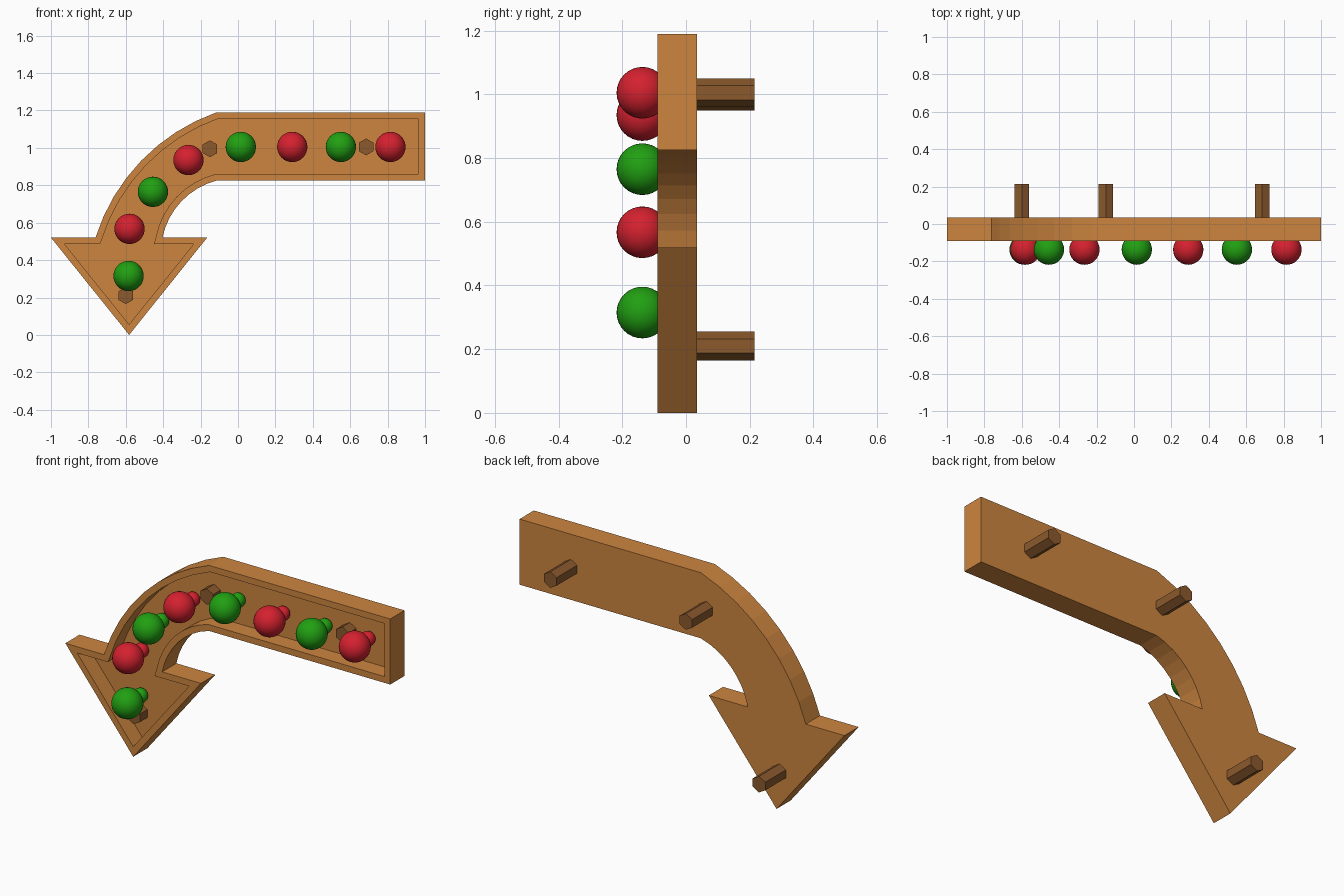
import bpy, bmesh, math
from mathutils import Vector

cube = bpy.data.objects.get("Cube")
if cube:
    bpy.data.objects.remove(cube)


def material(name, rgb):
    m = bpy.data.materials.new(name)
    m.use_nodes = True
    m.diffuse_color = (*rgb, 1)
    m.node_tree.nodes["Principled BSDF"].inputs["Base Color"].default_value = (*rgb, 1)
    return m


WOOD = material("light wood", (0.61, 0.235, 0.05))
PEG = material("dark wood", (0.258, 0.102, 0.026))
RED = material("red glass", (0.66, 0.015, 0.028))
GREEN = material("green glass", (0.015, 0.35, 0.006))

FRONT, FLOOR, BACK = -0.09, 0.005, 0.035
RIM = 0.035


def arc(a, b, sag, steps=8):
    """Circular arc from a to b, bulging to the upper left by sag."""
    a, b = Vector(a), Vector(b)
    half = (b - a).length / 2
    out = Vector((a.y - b.y, b.x - a.x)).normalized()
    if out.x > 0:
        out = -out
    r = (half * half + sag * sag) / (2 * sag)
    centre = (a + b) / 2 - out * (r - sag)
    along = (b - a).normalized()
    sweep = math.asin(half / r)
    angles = [sweep * (2 * i / steps - 1) for i in range(steps + 1)]
    return [centre + r * (out * math.cos(t) + along * math.sin(t)) for t in angles]


def inset(points, d):
    """Move a counter-clockwise outline inwards by d with mitred corners."""
    result = []
    for i, p in enumerate(points):
        e1 = (p - points[i - 1]).normalized()
        e2 = (points[(i + 1) % len(points)] - p).normalized()
        n1, n2 = Vector((-e1.y, e1.x)), Vector((-e2.y, e2.x))
        result.append(p + (n1 + n2) * d / (1 + n1.dot(n2)))
    return result


# Arrow tray: bent arrow outline with a raised rim and a sunken floor
outline = [Vector((1, 0.825)), Vector((1, 1.19))]
outline += arc((-0.115, 1.19), (-0.762, 0.52), 0.11)
outline += [Vector((-1, 0.52)), Vector((-0.582, 0)), Vector((-0.165, 0.52))]
outline += reversed(arc((-0.115, 0.825), (-0.404, 0.52), 0.06))
inner = inset(outline, RIM)

bm = bmesh.new()
loops = [[bm.verts.new((p.x, y, p.y)) for p in pts]
         for pts, y in ((outline, BACK), (outline, FRONT), (inner, FRONT), (inner, FLOOR))]
bm.faces.new(loops[0])
bm.faces.new(loops[-1])
for la, lb in zip(loops, loops[1:]):
    for i in range(len(la)):
        bm.faces.new((la[i - 1], la[i], lb[i], lb[i - 1]))
bmesh.ops.recalc_face_normals(bm, faces=bm.faces)
mesh = bpy.data.meshes.new("arrow_tray")
bm.to_mesh(mesh)
bm.free()
mesh.materials.append(WOOD)
bpy.context.collection.objects.link(bpy.data.objects.new("arrow_tray", mesh))

# Hexagonal pegs passing through the tray
PEG_FRONT, PEG_BACK = -0.06, 0.215
for i, (x, z) in enumerate([(-0.6, 0.21), (-0.15, 0.995), (0.685, 1.005)]):
    bpy.ops.mesh.primitive_cylinder_add(
        vertices=6, radius=0.045, depth=PEG_BACK - PEG_FRONT,
        location=(x, (PEG_FRONT + PEG_BACK) / 2, z), rotation=(math.pi / 2, 0, 0))
    peg = bpy.context.object
    peg.name = f"peg_{i + 1}"
    peg.data.materials.append(PEG)


# Light bulbs: a large globe with a small globe behind it as the socket
def ball(name, x, y, z, r, mat):
    bpy.ops.mesh.primitive_uv_sphere_add(segments=32, ring_count=16, radius=r, location=(x, y, z))
    ob = bpy.context.object
    ob.name = name
    ob.data.materials.append(mat)
    bpy.ops.object.shade_smooth()


bulbs = [(0.815, 1.005), (0.55, 1.005), (0.29, 1.005), (0.015, 1.005),
         (-0.265, 0.935), (-0.455, 0.765), (-0.58, 0.567), (-0.585, 0.315)]
for i, (x, z) in enumerate(bulbs):
    mat = GREEN if i % 2 else RED
    ball(f"bulb_{i + 1}", x, -0.137, z, 0.081, mat)
    ball(f"bulb_base_{i + 1}", x, -0.025, z, 0.04, mat)
